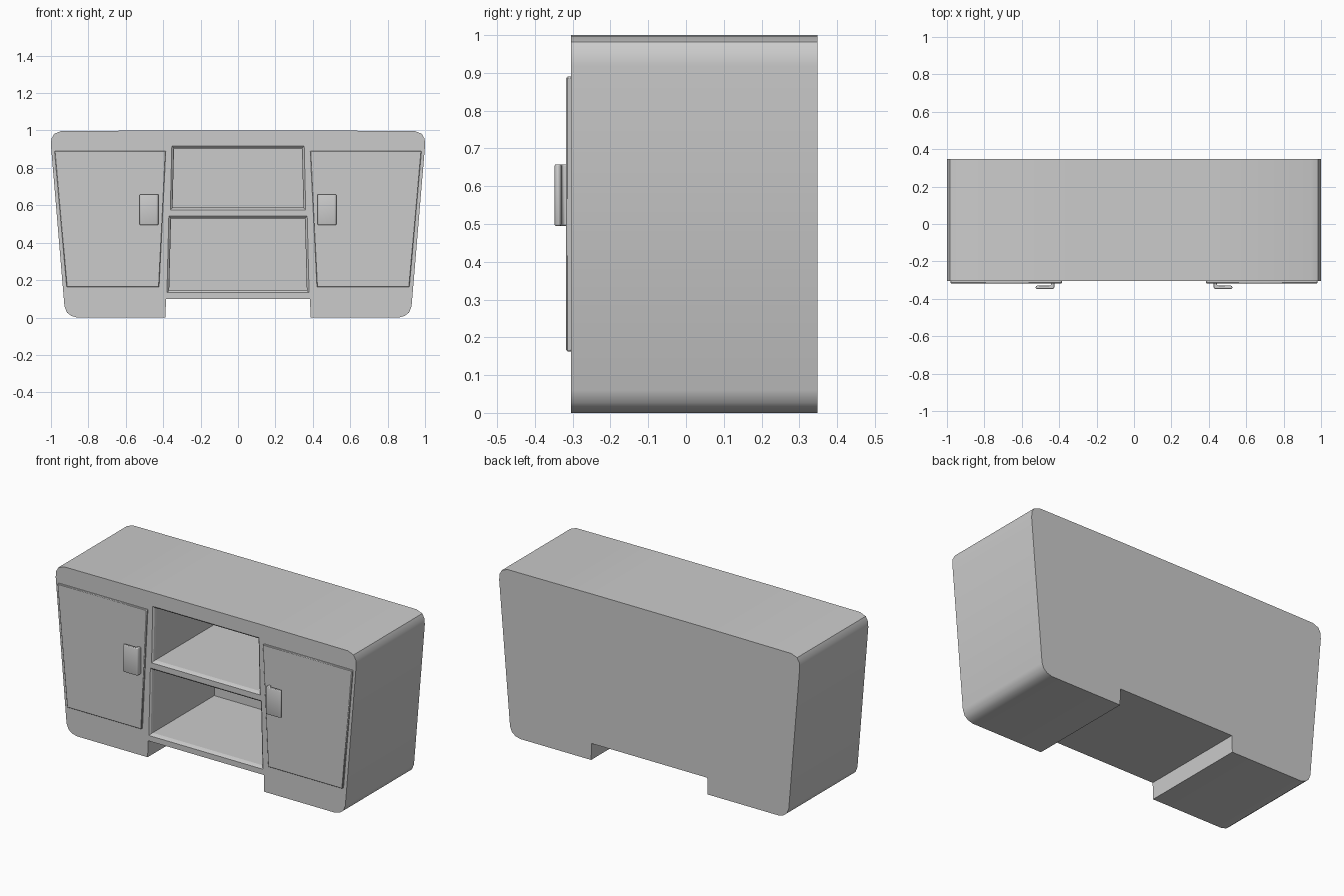
import bpy, bmesh

if "Cube" in bpy.data.objects:
    bpy.data.objects.remove(bpy.data.objects["Cube"])

def loft(name, rings):
    """Closed solid through rings given as (y, [(x, z), ...])."""
    bm = bmesh.new()
    loops = [[bm.verts.new((x, y, z)) for x, z in pts] for y, pts in rings]
    n = len(loops[0])
    for a, b in zip(loops, loops[1:]):
        for i in range(n):
            j = (i + 1) % n
            bm.faces.new((a[i], a[j], b[j], b[i]))
    bm.faces.new(loops[0])
    bm.faces.new(loops[-1])
    bmesh.ops.recalc_face_normals(bm, faces=bm.faces)
    me = bpy.data.meshes.new(name)
    bm.to_mesh(me)
    bm.free()
    ob = bpy.data.objects.new(name, me)
    bpy.context.collection.objects.link(ob)
    return ob

def smooth(ob, angle=0.6):
    bpy.ops.object.select_all(action='DESELECT')
    ob.select_set(True)
    bpy.context.view_layer.objects.active = ob
    bpy.ops.object.shade_smooth_by_angle(angle=angle)

def bevel(ob, width, segments=2):
    m = ob.modifiers.new("rounding", 'BEVEL')
    m.width, m.segments, m.limit_method = width, segments, 'ANGLE'

# Desk body: tapered outline with rounded corners and a knee notch
half = [(0.385, 0.1), (0.388, 0), (0.86, 0), (0.892, 0.009), (0.915, 0.027),
        (0.928, 0.06), (1.0, 0.92), (0.998, 0.955), (0.983, 0.982), (0.945, 0.997), (0.36, 1.0)]
outline = half + [(-x, z) for x, z in reversed(half)]
body = loft("desk_body", [(-0.305, outline), (0.348, outline)])

# Two open compartments with a softened front rim
def compartment(name, z0, z1, w0, w1):
    def ring(g):
        return [(-w0 - g, z0 - g), (w0 + g, z0 - g), (w1 + g, z1 + g), (-w1 - g, z1 + g)]
    cut = loft(name, [(-0.32, ring(0.014)), (-0.305, ring(0.012)),
                      (-0.298, ring(0.004)), (-0.285, ring(0)), (0.3, ring(0))])
    cut.hide_render = True
    cut.hide_set(True)
    m = body.modifiers.new(name, 'BOOLEAN')
    m.object, m.operation, m.solver = cut, 'DIFFERENCE', 'EXACT'

compartment("upper_cutter", 0.587, 0.905, 0.350, 0.342)
compartment("lower_cutter", 0.145, 0.53, 0.368, 0.358)
smooth(body)

for side, s in (("right", 1), ("left", -1)):
    # Door panel
    pts = [(0.422, 0.163), (0.916, 0.163), (0.981, 0.89), (0.386, 0.89)]
    pts = [(s * x, z) for x, z in pts]
    door = loft(side + "_door", [(-0.317, pts), (-0.300, pts)])
    bevel(door, 0.003, 1)
    smooth(door)

    # Hooked handle: L-shaped plan extruded upward
    plan = [(0.425, -0.31), (0.425, -0.34), (0.433, -0.348), (0.518, -0.348), (0.526, -0.343),
            (0.526, -0.334), (0.518, -0.33), (0.45, -0.33), (0.443, -0.325), (0.443, -0.31)]
    bm = bmesh.new()
    f = bm.faces.new([bm.verts.new((s * x, y, 0.495)) for x, y in plan])
    ext = bmesh.ops.extrude_face_region(bm, geom=[f])
    top = [v for v in ext["geom"] if isinstance(v, bmesh.types.BMVert)]
    bmesh.ops.translate(bm, verts=top, vec=(0, 0, 0.163))
    bmesh.ops.recalc_face_normals(bm, faces=bm.faces)
    me = bpy.data.meshes.new(side + "_handle")
    bm.to_mesh(me)
    bm.free()
    handle = bpy.data.objects.new(side + "_handle", me)
    bpy.context.collection.objects.link(handle)
    bevel(handle, 0.004)
    smooth(handle, 0.9)
